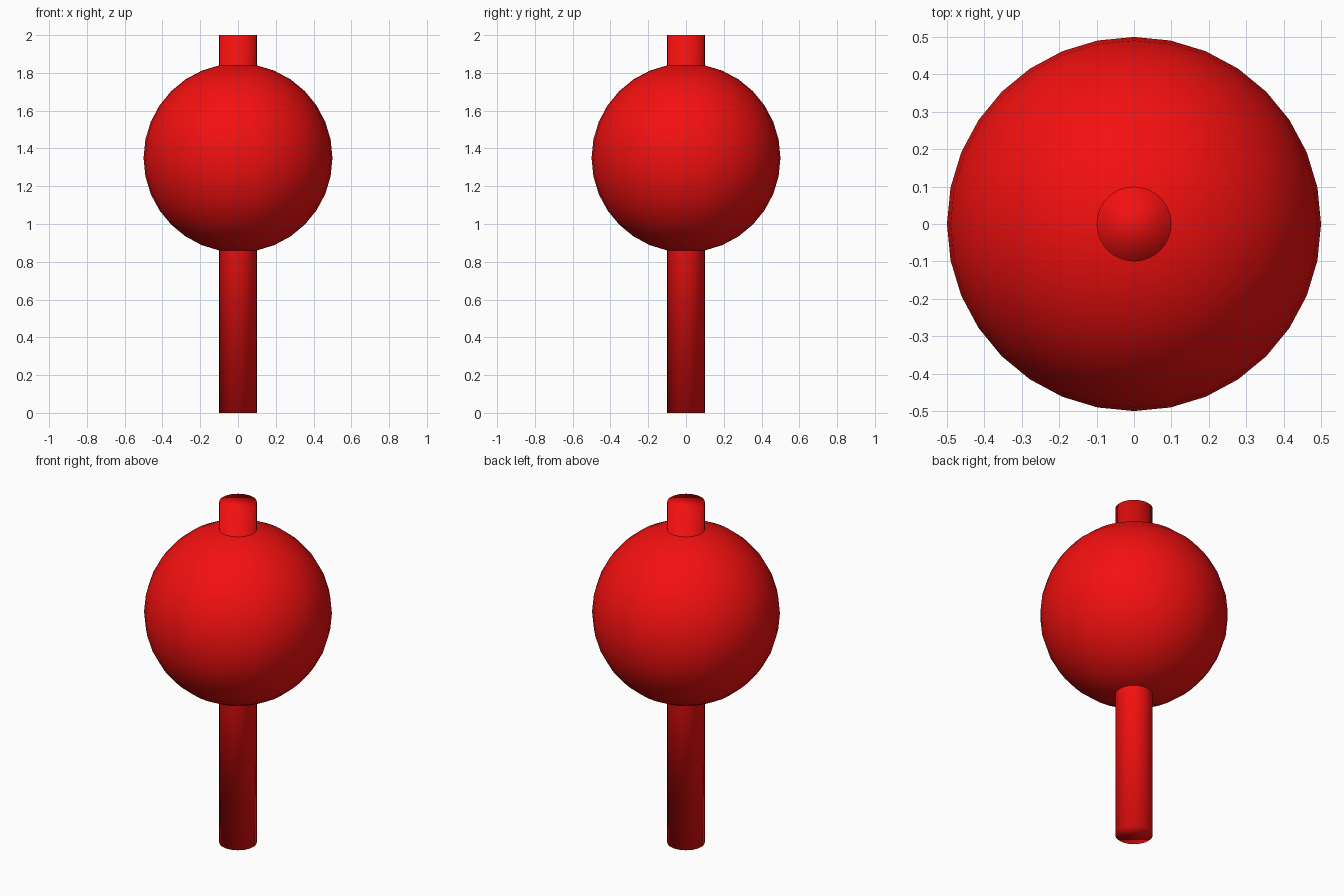
import bpy

if "Cube" in bpy.data.objects:
    bpy.data.objects.remove(bpy.data.objects["Cube"])

RADIUS_BALL, BALL_Z = 0.5, 1.35
RADIUS_ROD, HEIGHT = 0.1, 2.0

red = bpy.data.materials.new("red")
red.diffuse_color = (0.9, 0.005, 0.005, 1)
red.use_nodes = True
red.node_tree.nodes["Principled BSDF"].inputs["Base Color"].default_value = red.diffuse_color


def finish(name):
    # Name, colour and fully smooth the newest primitive
    obj = bpy.context.object
    obj.name = name
    obj.data.materials.append(red)
    bpy.ops.object.shade_smooth()
    return obj


# Straight rod running through the ball, caps smoothed like the sides
bpy.ops.mesh.primitive_cylinder_add(vertices=32, radius=RADIUS_ROD, depth=HEIGHT,
                                    location=(0, 0, HEIGHT / 2))
finish("rod")

# Ball near the top
bpy.ops.mesh.primitive_uv_sphere_add(segments=32, ring_count=16, radius=RADIUS_BALL,
                                     location=(0, 0, BALL_Z))
finish("ball")
